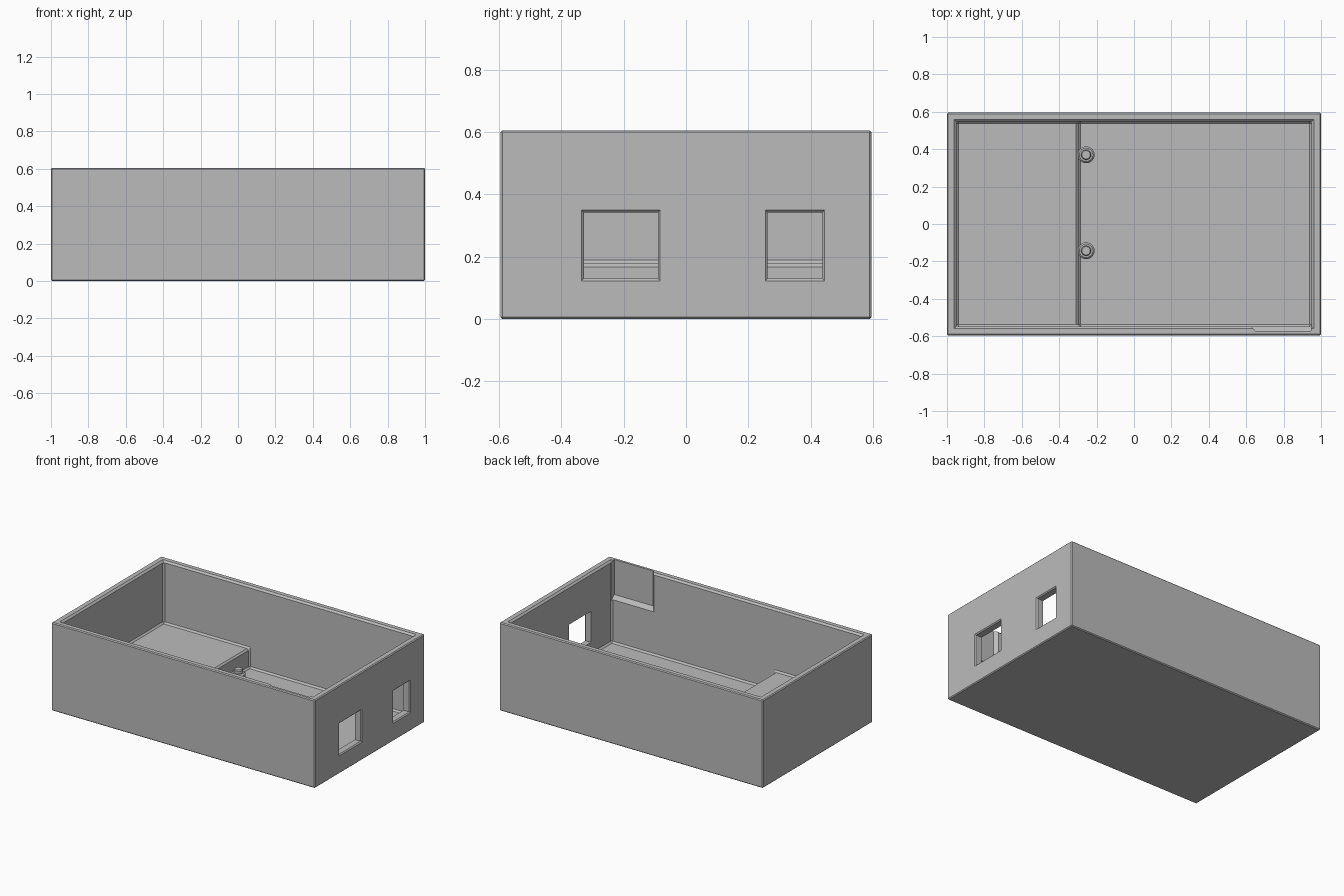
import bpy
import bmesh
import math

old = bpy.data.objects.get("Cube")
if old:
    bpy.data.objects.remove(old, do_unlink=True)

grey = bpy.data.materials.new("plain grey")
grey.use_nodes = True
grey.diffuse_color = (0.5, 0.5, 0.5, 1)
grey.node_tree.nodes["Principled BSDF"].inputs["Base Color"].default_value = grey.diffuse_color

W, D, H = 1.0, 0.595, 0.605        # half width, half depth, height
IX, IY = 0.95, 0.548               # inner half sizes
FLOOR, SHELF, STEP_X = 0.045, 0.178, -0.298
CH = 0.011                         # inner chamfer


def finish(name, bm):
    """Turn a bmesh into a named object."""
    bmesh.ops.recalc_face_normals(bm, faces=bm.faces)
    mesh = bpy.data.meshes.new(name)
    bm.to_mesh(mesh)
    bm.free()
    mesh.materials.append(grey)
    obj = bpy.data.objects.new(name, mesh)
    bpy.context.collection.objects.link(obj)
    return obj


def loft(name, start, end, bevel=0):
    """Join two matching outlines into a closed solid."""
    bm = bmesh.new()
    a = [bm.verts.new(p) for p in start]
    b = [bm.verts.new(p) for p in end]
    bm.faces.new(a)
    bm.faces.new(b)
    n = len(a)
    for i in range(n):
        bm.faces.new((a[i], a[(i + 1) % n], b[(i + 1) % n], b[i]))
    bmesh.ops.recalc_face_normals(bm, faces=bm.faces)
    if bevel:
        bmesh.ops.bevel(bm, geom=bm.edges[:], offset=bevel, segments=1,
                        profile=0.5, affect='EDGES')
    return finish(name, bm)


def rect(axis, at, u0, u1, v0, v1):
    """Rectangle across an axis; u and v are the other two axes in order."""
    pts = []
    for u, v in ((u0, v0), (u1, v0), (u1, v1), (u0, v1)):
        p = [u, v]
        p.insert(axis, at)
        pts.append(p)
    return pts


def cut(obj, cutter):
    """Subtract a cutter from an object and remove the cutter."""
    cutter.hide_render = True
    mod = obj.modifiers.new("cut", 'BOOLEAN')
    mod.operation = 'DIFFERENCE'
    mod.solver = 'EXACT'
    mod.object = cutter
    graph = bpy.context.evaluated_depsgraph_get()
    mesh = bpy.data.meshes.new_from_object(obj.evaluated_get(graph))
    obj.modifiers.clear()
    obj.data = mesh
    bpy.data.objects.remove(cutter, do_unlink=True)


# Outer block with a small chamfer on every edge
case = loft("case", rect(2, 0, -W, W, -D, D), rect(2, H, -W, W, -D, D), 0.006)

# Stepped cavity that leaves a raised shelf on one side
profile = [(-IX, 0.8), (-IX, SHELF), (STEP_X, SHELF),
           (STEP_X, FLOOR), (IX, FLOOR), (IX, 0.8)]
cut(case, loft("cavity", [(x, -IY, z) for x, z in profile],
               [(x, IY, z) for x, z in profile], CH))


# Chamfer around the inner rim
def rim(z):
    g = z - H + 0.012
    return rect(2, z, -IX - g, IX + g, -IY - g, IY + g)


cut(case, loft("rim_chamfer", rim(H - 0.02), rim(H + 0.02)))

# Shallow pocket with sloped edges inside the front wall, open at the top
cut(case, loft("pocket", rect(1, -0.573, 0.65, 0.945, 0.365, 0.75),
               rect(1, -0.533, 0.615, 0.949, 0.325, 0.75)))

# Two windows through the side wall, chamfered on the outside
for y0, y1 in ((-0.328, -0.09), (0.262, 0.438)):
    z0, z1 = 0.129, 0.342
    cut(case, loft("window", rect(0, 0.85, y0, y1, z0, z1),
                   rect(0, 1.1, y0, y1, z0, z1)))
    a, b = -0.005, 0.02
    cut(case, loft("window_chamfer",
                   rect(0, W - 0.012, y0 - a, y1 + a, z0 - a, z1 + a),
                   rect(0, W + 0.013, y0 - b, y1 + b, z0 - b, z1 + b)))


# Stepped locating pegs beside the shelf
def peg(name, x, y, sides=32):
    bm = bmesh.new()
    rings = []
    for r, z in ((0.045, FLOOR - 0.01), (0.045, 0.085), (0.036, 0.094),
                 (0.027, 0.094), (0.027, 0.112), (0.022, 0.118)):
        rings.append([bm.verts.new((x + r * math.cos(math.tau * i / sides),
                                    y + r * math.sin(math.tau * i / sides), z))
                      for i in range(sides)])
    for low, high in zip(rings, rings[1:]):
        for i in range(sides):
            j = (i + 1) % sides
            bm.faces.new((low[i], low[j], high[j], high[i]))
    bm.faces.new(rings[0])
    bm.faces.new(rings[-1])
    obj = finish(name, bm)
    bpy.ops.object.select_all(action='DESELECT')
    obj.select_set(True)
    bpy.context.view_layer.objects.active = obj
    bpy.ops.object.shade_smooth_by_angle(angle=math.radians(30))


peg("back_peg", -0.256, 0.37)
peg("front_peg", -0.256, -0.143)
